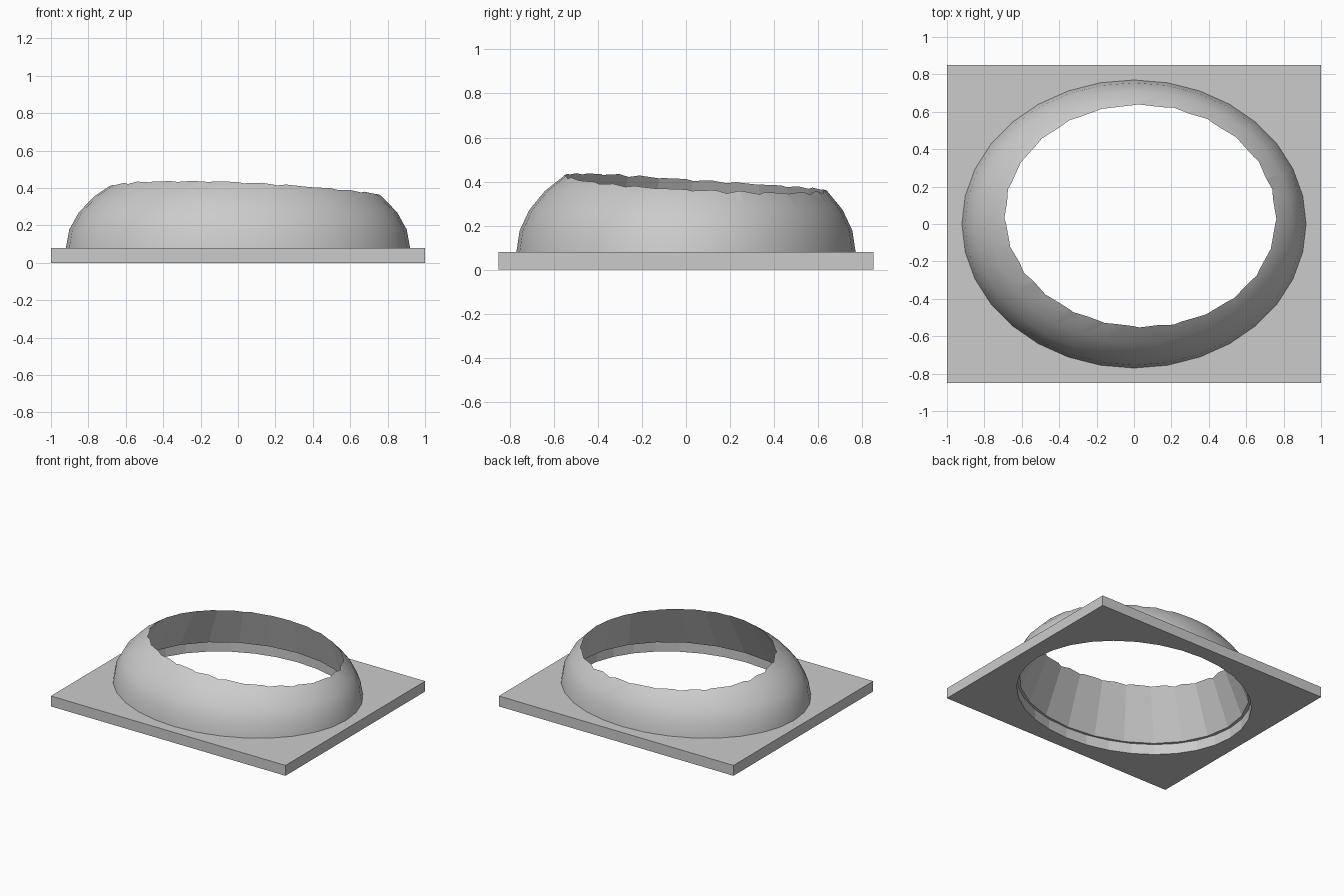
import bpy, bmesh
from math import sin, cos, pi, radians

if "Cube" in bpy.data.objects:
    bpy.data.objects.remove(bpy.data.objects["Cube"])

GREY = (0.6, 0.6, 0.6, 1)
grey = bpy.data.materials.new("light grey")
grey.use_nodes = True
grey.diffuse_color = GREY
grey.node_tree.nodes["Principled BSDF"].inputs["Base Color"].default_value = GREY

PLATE = 0.08  # plate thickness
RX, RY, RISE = 0.92, 0.77, 0.5  # dome radii


def finish(name, bm):
    bmesh.ops.recalc_face_normals(bm, faces=bm.faces)
    mesh = bpy.data.meshes.new(name)
    bm.to_mesh(mesh)
    bm.free()
    mesh.materials.append(grey)
    obj = bpy.data.objects.new(name, mesh)
    bpy.context.collection.objects.link(obj)
    return obj


def loft(name, rings, sides):
    """Closed solid through elliptical rings (z, cx, cy, rx, ry)."""
    bm = bmesh.new()
    loops = []
    for z, cx, cy, rx, ry in rings:
        loops.append([bm.verts.new((cx + rx * cos(2 * pi * i / sides),
                                    cy + ry * sin(2 * pi * i / sides), z))
                      for i in range(sides)])
    for a, b in zip(loops, loops[1:]):
        for i in range(sides):
            j = (i + 1) % sides
            bm.faces.new((a[i], a[j], b[j], b[i]))
    bm.faces.new(loops[0][::-1])
    bm.faces.new(loops[-1])
    return finish(name, bm)


def cut(obj, cutter):
    mod = obj.modifiers.new("cut", "BOOLEAN")
    mod.operation = "DIFFERENCE"
    mod.solver = "EXACT"
    mod.object = cutter
    bpy.context.view_layer.objects.active = obj
    bpy.ops.object.modifier_apply(modifier=mod.name)
    bpy.data.objects.remove(cutter)


# Base plate with an oval hole
bm = bmesh.new()
bmesh.ops.create_cube(bm, size=1)
for v in bm.verts:
    v.co = (v.co.x * 2, v.co.y * 1.7, (v.co.z + 0.5) * PLATE)
base_plate = finish("base_plate", bm)
cut(base_plate, loft("plate_cutter", [(-0.1, 0, 0, 0.88, 0.735),
                                      (0.2, 0, 0, 0.88, 0.735)], 32))

# Half ellipsoid dome, opened by a slightly leaning tapered cutter
angles = [radians(90 * i / 8) for i in range(8)]
dome = loft("dome_ring", [(PLATE + RISE * sin(a), 0, 0, RX * cos(a), RY * cos(a))
                          for a in angles], 32)
cut(dome, loft("dome_cutter", [(PLATE + 0.31 * t, 0.025 * t, 0.03 * t,
                                0.86 - 0.135 * t, 0.72 - 0.12 * t)
                               for t in (-0.3, 1.8)], 24))

# Smooth outside, flat facets inside
for p in dome.data.polygons:
    outward = p.normal.x * p.center.x + p.normal.y * p.center.y
    p.use_smooth = outward > 0.01
